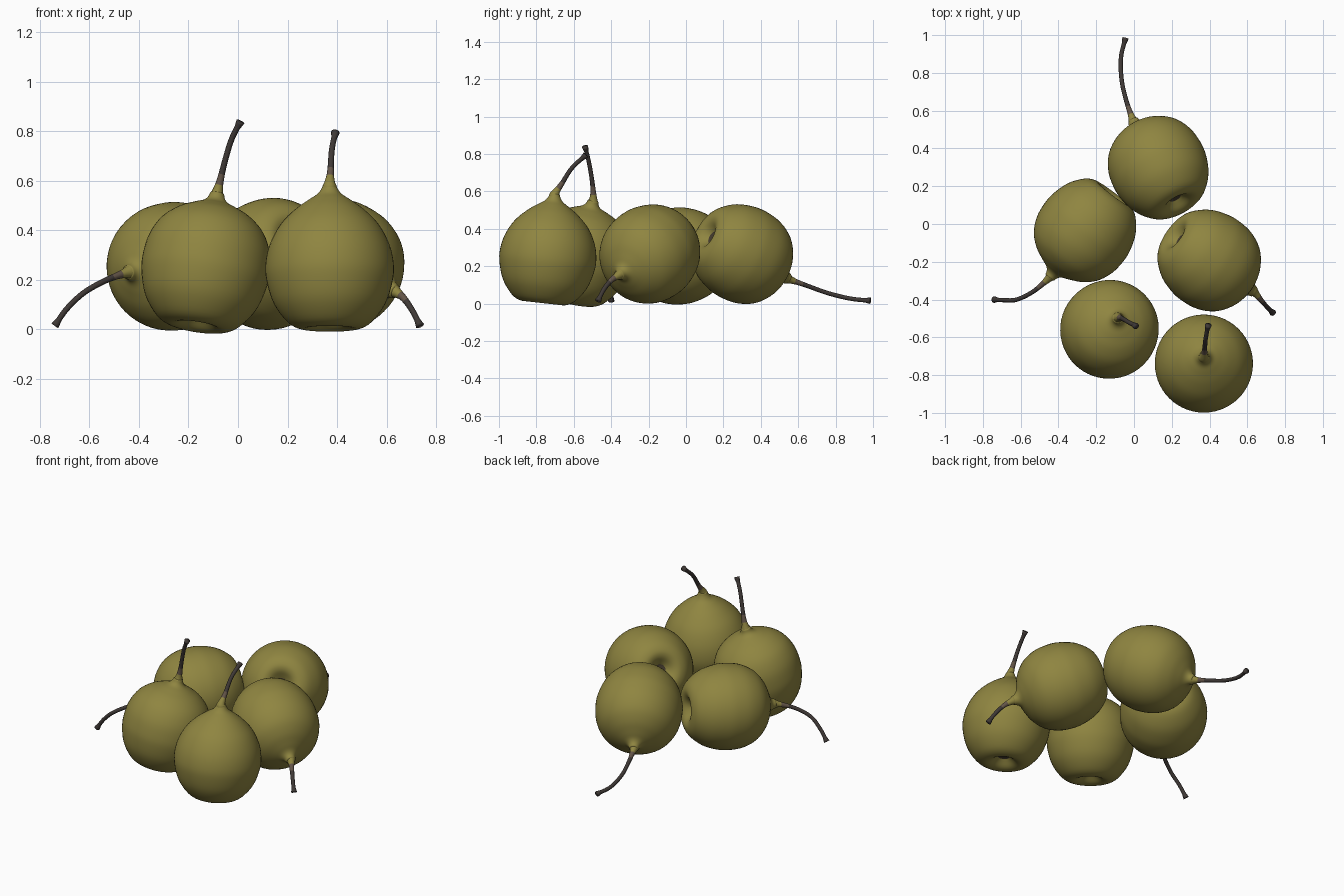
import bpy, bmesh, math
from mathutils import Vector

if "Cube" in bpy.data.objects:
    bpy.data.objects.remove(bpy.data.objects["Cube"])


def material(name, rgb):
    m = bpy.data.materials.new(name)
    m.diffuse_color = (*rgb, 1)
    m.use_nodes = True
    m.node_tree.nodes["Principled BSDF"].inputs["Base Color"].default_value = m.diffuse_color
    return m


MATS = [material("olive_skin", (0.275, 0.235, 0.052)),
        material("dark_stem", (0.050, 0.041, 0.037)),
        material("brown_neck", (0.125, 0.090, 0.065)),
        material("calyx_brown", (0.060, 0.045, 0.028))]
OLIVE, STEM, BROWN, CALYX = range(4)


def spline(points, steps):
    """Catmull-Rom curve through the points."""
    p = [Vector(q) for q in points]
    p = [2 * p[0] - p[1]] + p + [2 * p[-1] - p[-2]]
    out = []
    for i in range(1, len(p) - 2):
        a, b, c, d = p[i - 1:i + 3]
        for k in range(steps):
            t = k / steps
            out.append(0.5 * (2 * b + (c - a) * t + (2 * a - 5 * b + 4 * c - d) * t * t
                              + (3 * b - a - 3 * c + d) * t ** 3))
    return out + [p[-2]]


def make_object(name, rings, ring_mats):
    """Skin a list of vertex rings, capping both ends."""
    bm = bmesh.new()
    vr = [[bm.verts.new(co) for co in ring] for ring in rings]
    n = len(vr[0])
    for a, b, m in zip(vr, vr[1:], ring_mats):
        for j in range(n):
            k = (j + 1) % n
            bm.faces.new((a[j], a[k], b[k], b[j])).material_index = m
    bm.faces.new(vr[0][::-1]).material_index = ring_mats[0]
    bm.faces.new(vr[-1]).material_index = ring_mats[-1]
    bmesh.ops.recalc_face_normals(bm, faces=bm.faces)
    for f in bm.faces:
        f.smooth = True
    me = bpy.data.meshes.new(name)
    bm.to_mesh(me)
    bm.free()
    for m in MATS:
        me.materials.append(m)
    ob = bpy.data.objects.new(name, me)
    bpy.context.collection.objects.link(ob)


def circle(centre, u, v, r, n):
    return [centre + r * (math.cos(a) * u + math.sin(a) * v)
            for a in (2 * math.pi * j / n for j in range(n))]


# profiles: (radius, distance along the axis), calyx dimple first
BASE = [(0.004, -0.205), (0.03, -0.207), (0.045, -0.218), (0.08, -0.245), (0.12, -0.25),
        (0.17, -0.223), (0.225, -0.15), (0.254, -0.06)]
POINTED = BASE + [(0.259, 0.01), (0.242, 0.09), (0.2, 0.17), (0.14, 0.232),
                  (0.085, 0.272), (0.05, 0.295), (0.033, 0.317), (0.026, 0.335)]
PLUMP = BASE + [(0.259, 0.01), (0.248, 0.09), (0.212, 0.165), (0.155, 0.218),
                (0.095, 0.249), (0.055, 0.266), (0.036, 0.283), (0.028, 0.305)]


def pear(name, centre, axis, profile, path):
    c, ax = Vector(centre), Vector(axis).normalized()
    u = ax.orthogonal().normalized()
    v = ax.cross(u)
    # fruit body
    prof = spline(profile, 4)
    make_object(name + "_body",
                [circle(c + ax * p.y, u, v, p.x, 56) for p in prof],
                [CALYX if p.x < 0.034 and p.y < 0 else OLIVE for p in prof[:-1]])
    # curved stem growing out of the neck, flared at the tip
    top = profile[-1][1]
    pts = spline([c + ax * (top - 0.04), c + ax * top] + path, 8)
    dist = [0]
    for a, b in zip(pts, pts[1:]):
        dist.append(dist[-1] + (b - a).length)
    rings = []
    for i, p in enumerate(pts):
        t = (pts[min(i + 1, len(pts) - 1)] - pts[max(i - 1, 0)]).normalized()
        u = (u - t * u.dot(t)).normalized()
        s = max(dist[i] - 0.03, 0)
        left = dist[-1] - dist[i]
        r = 0.0115 + 0.018 * math.exp(-s / 0.035) + 0.006 * max(0, 1 - left / 0.03)
        rings.append(circle(p, u, t.cross(u), r, 16))
    make_object(name + "_stem", rings,
                [OLIVE if d < 0.075 else BROWN if d < 0.115 else STEM for d in dist[:-1]])


pear("front_left_pear", (-0.13, -0.558, 0.255), (0.15, 0.2, 0.96), PLUMP,
     [(-0.07, -0.497, 0.61), (-0.05, -0.507, 0.69), (-0.025, -0.522, 0.77), (0.01, -0.54, 0.84)])
pear("front_right_pear", (0.37, -0.738, 0.253), (0, 0.11, 0.99), POINTED,
     [(0.374, -0.665, 0.64), (0.379, -0.61, 0.725), (0.393, -0.535, 0.795)])
pear("right_pear", (0.404, -0.195, 0.265), (0.76, -0.54, -0.37), PLUMP,
     [(0.67, -0.40, 0.125), (0.705, -0.44, 0.075), (0.735, -0.47, 0.015)])
pear("back_pear", (0.127, 0.305, 0.264), (-0.43, 0.79, -0.43), PLUMP,
     [(-0.04, 0.65, 0.095), (-0.065, 0.76, 0.056), (-0.069, 0.88, 0.027), (-0.045, 0.985, 0.016)])
pear("left_pear", (-0.262, -0.04, 0.255), (-0.6, -0.79, -0.08), PLUMP,
     [(-0.53, -0.355, 0.2), (-0.62, -0.4, 0.15), (-0.69, -0.403, 0.085), (-0.74, -0.4, 0.015)])
